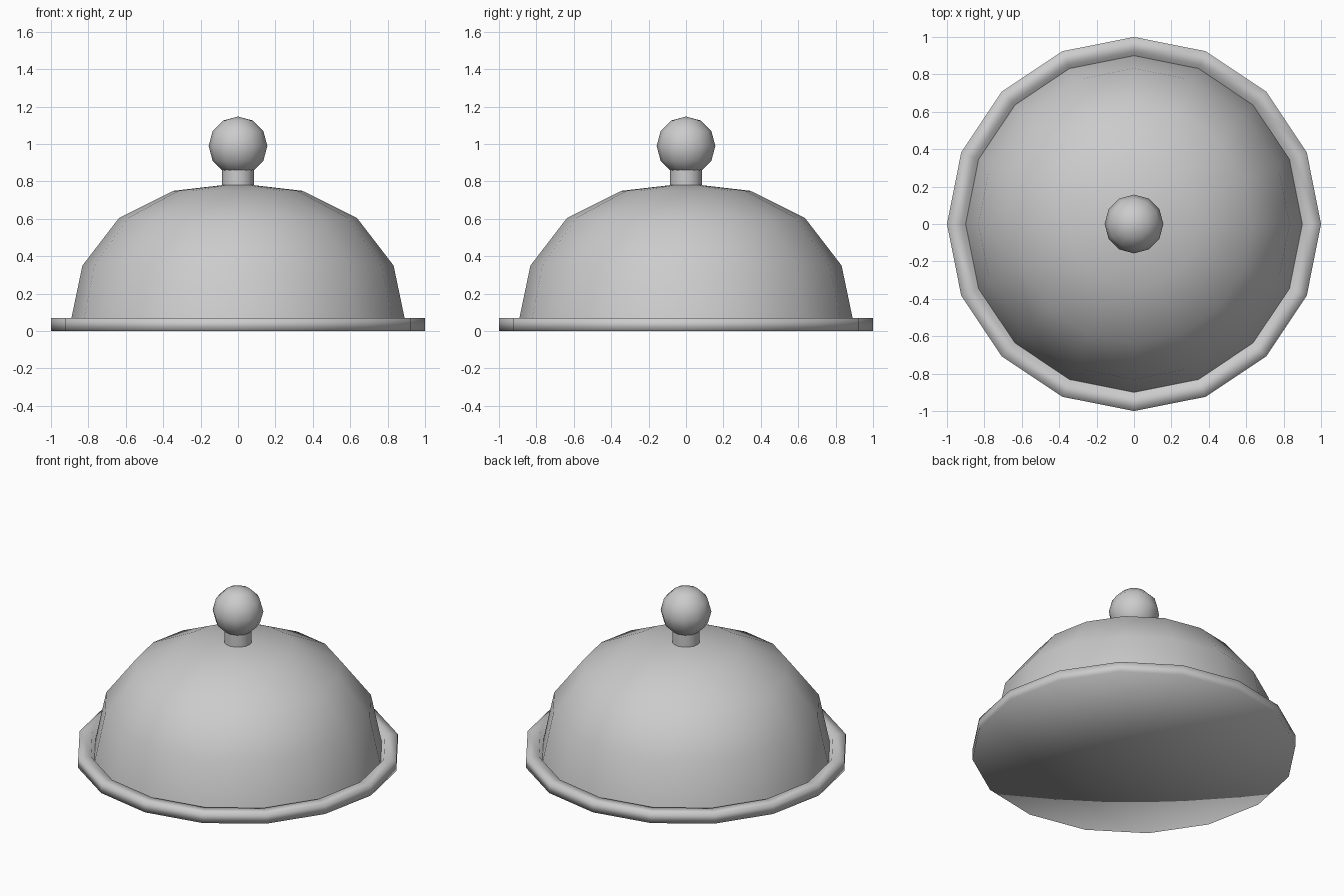
import bpy, bmesh, math

if "Cube" in bpy.data.objects:
    bpy.data.objects.remove(bpy.data.objects["Cube"])


def lathe(name, profile, sides):
    """Revolve (radius, z) points about the z axis; radius 0 makes a pole."""
    bm = bmesh.new()
    rings = []
    for r, z in profile:
        if r == 0:
            rings.append([bm.verts.new((0, 0, z))] * sides)
        else:
            rings.append([bm.verts.new((r * math.cos(2 * math.pi * i / sides),
                                        r * math.sin(2 * math.pi * i / sides), z))
                          for i in range(sides)])
    for a, b in zip(rings, rings[1:]):
        for i in range(sides):
            j = (i + 1) % sides
            quad = list(dict.fromkeys((a[i], a[j], b[j], b[i])))
            bm.faces.new(quad).smooth = True
    # Flat caps where the profile stops off the axis are left open on purpose
    mesh = bpy.data.meshes.new(name)
    bm.to_mesh(mesh)
    bm.free()
    obj = bpy.data.objects.new(name, mesh)
    bpy.context.collection.objects.link(obj)
    return obj


# Plate with a raised lip and recessed floor
lathe("plate", [(0, 0), (1, 0), (1, 0.07), (0.92, 0.07), (0.9, 0.025), (0, 0.025)], 16)

# Faceted dome cover, resting in the recess
lathe("dome", [(0.9, 0.025), (0.832, 0.35), (0.636, 0.605), (0.344, 0.75), (0, 0.79)], 16)

# Handle: short neck and ball knob
lathe("handle_neck", [(0.085, 0.775), (0.085, 0.87)], 16)
R, C = 0.157, 0.99
ball = [(R * math.cos(math.radians(a)), C + R * math.sin(math.radians(a)))
        for a in range(-60, 61, 30)]
lathe("handle_knob", [(0, C - R)] + ball + [(0, C + R)], 12)
